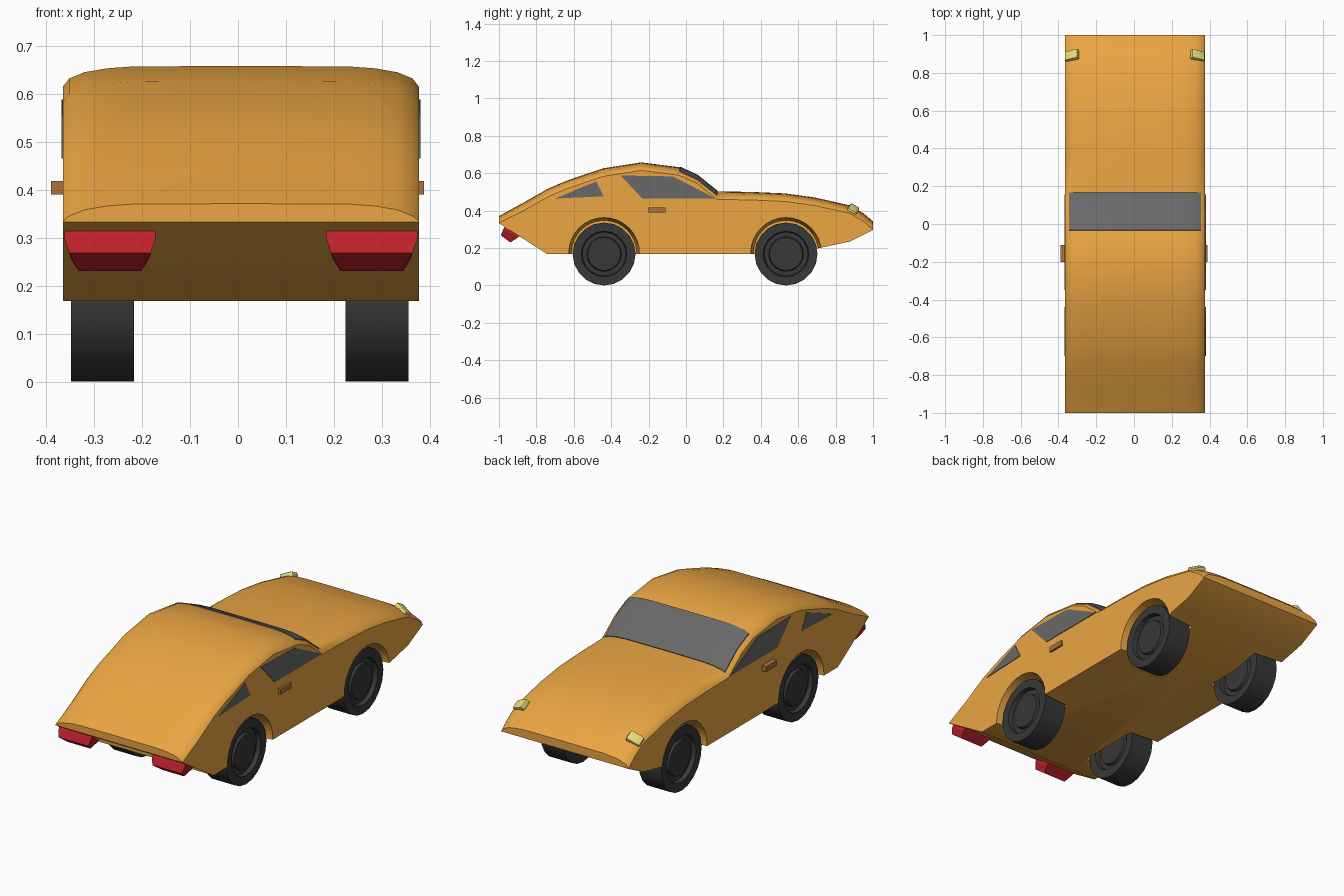
import bpy, bmesh
from math import radians, cos, sin, pi
from mathutils import Matrix, Vector

if "Cube" in bpy.data.objects:
    bpy.data.objects.remove(bpy.data.objects["Cube"])


def mat(name, rgb):
    m = bpy.data.materials.new(name)
    m.diffuse_color = (*rgb, 1)
    m.use_nodes = True
    m.node_tree.nodes["Principled BSDF"].inputs["Base Color"].default_value = m.diffuse_color
    return m


ORANGE = mat("orange_paint", (0.83, 0.38, 0.055))
GLASS = mat("dark_glass", (0.14, 0.14, 0.14))
RUBBER = mat("rubber", (0.04, 0.04, 0.04))
RED = mat("red_lens", (0.52, 0.015, 0.025))
YELLOW = mat("yellow_lens", (0.8, 0.7, 0.2))
BRONZE = mat("bronze", (0.4, 0.17, 0.05))


def finish(name, bm, material, smooth=None):
    bmesh.ops.recalc_face_normals(bm, faces=bm.faces)
    me = bpy.data.meshes.new(name)
    bm.to_mesh(me)
    bm.free()
    ob = bpy.data.objects.new(name, me)
    bpy.context.collection.objects.link(ob)
    if material:
        me.materials.append(material)
    if smooth:
        smooth_by_angle(ob, smooth)
    return ob


def smooth_by_angle(ob, angle):
    bpy.ops.object.select_all(action='DESELECT')
    ob.select_set(True)
    bpy.context.view_layer.objects.active = ob
    bpy.ops.object.shade_smooth_by_angle(angle=radians(angle))


def loft(name, rings, material, smooth=None):
    """Join closed point rings with quads and cap both ends."""
    bm = bmesh.new()
    vs = [[bm.verts.new(p) for p in r] for r in rings]
    n = len(vs[0])
    for a, b in zip(vs, vs[1:]):
        for i in range(n):
            j = (i + 1) % n
            bm.faces.new((a[i], a[j], b[j], b[i]))
    bm.faces.new(vs[0])
    bm.faces.new(vs[-1])
    return finish(name, bm, material, smooth)


def prism(name, outline, x0, x1, material):
    return loft(name, [[(x, y, z) for y, z in outline] for x in (x0, x1)], material)


SIDES = ((1, "right"), (-1, "left"))
CX = 0.006  # body centre line

# Body: side profile swept across, with rounded shoulders
TOP = [(-1, .371), (-.87, .442), (-.733, .52), (-.636, .561), (-.444, .626), (-.24, .658),
       (-.037, .632), (.06, .588), (.166, .503), (.35, .5), (.53, .492), (.69, .47),
       (.877, .428), (.95, .385), (1, .342)]
BOTTOM = [(1, .297), (.877, .235), (.7, .197), (.56, .168), (-.743, .168), (-1, .333)]
half = [(.371, .043), (.358, .026), (.326, .013), (.28, .005), (.225, .001)]
SECTION = [(-x, d) for x, d in half] + [(0, 0)] + [(x, d) for x, d in half[::-1]]


def body_ring(x, d):
    top = [(y, z - d) for y, z in TOP]
    top[0] = (-1, max(top[0][1], .335))
    top[-1] = (1, max(top[-1][1], .299))
    return [(CX + x, y, z) for y, z in top + BOTTOM]


body = loft("body", [body_ring(x, d) for x, d in SECTION], ORANGE)

# Wheel arches cut into the sides
for s, side in SIDES:
    for y, end in ((.535, "bonnet"), (-.438, "tail")):
        bm = bmesh.new()
        rot = Matrix.Rotation(s * pi / 2, 4, 'Y')
        bmesh.ops.create_cone(bm, cap_ends=True, segments=32, radius1=.174, radius2=.19,
                              depth=.18, matrix=Matrix.Translation((CX + s * .295, y, .174)) @ rot)
        cutter = finish("arch_cutter", bm, ORANGE)
        cutter.hide_render = True
        mod = body.modifiers.new("arch", 'BOOLEAN')
        mod.operation = 'DIFFERENCE'
        mod.solver = 'EXACT'
        mod.object = cutter
        bpy.context.view_layer.objects.active = body
        bpy.ops.object.modifier_apply(modifier=mod.name)
        bpy.data.objects.remove(cutter)
smooth_by_angle(body, 35)

# Windscreen: thin shell following the body surface
SCREEN = [(-.034, .631), (.06, .588), (.166, .503)]
edge = [(.35, .0225), (.326, .013), (.28, .005), (.225, .001)]
cols = [(-x, d) for x, d in edge] + [(0, 0)] + [(x, d) for x, d in edge[::-1]]
loft("windscreen", [[(CX + x, y + .002, z - d + .004) for y, z in SCREEN] +
                    [(CX + x, y - .004, z - d - .008) for y, z in SCREEN[::-1]]
                    for x, d in cols], GLASS, 35)

# Side windows, handles, lamps
DOOR_WINDOW = [(-.35, .588), (-.07, .583), (.155, .466), (-.235, .466)]
REAR_WINDOW = [(-.7, .465), (-.48, .556), (-.44, .476)]
for s, side in SIDES:
    for name, outline in (("door_window", DOOR_WINDOW), ("quarter_window", REAR_WINDOW)):
        prism(f"{name}_{side}", outline, CX + s * .36, CX + s * .3745, GLASS)

    prism(f"door_handle_{side}", [(-.2, .39), (-.11, .39), (-.11, .418), (-.2, .418)],
          s * .36 - .001, s * .389 - .001, BRONZE)

    # Headlamp tilted over the shoulder
    bm = bmesh.new()
    bmesh.ops.create_cube(bm, size=1)
    bmesh.ops.scale(bm, vec=(.075, .055, .03), verts=bm.verts)
    bmesh.ops.bevel(bm, geom=bm.edges[:], offset=.008, segments=2, profile=.5, affect='EDGES')
    bm.transform(Matrix.Translation((.004 + s * .332, .892, .404)) @
                 Matrix.Rotation(radians(-30), 4, 'X') @ Matrix.Rotation(s * radians(27), 4, 'Y'))
    finish(f"headlamp_{side}", bm, YELLOW, 40)

    # Tail lamp hanging on the sloped rear panel
    c = CX + s * .273
    sections = [(.095, (-.965, .325), (-.885, .268)),
                (.095, (-.978, .298), (-.9, .255)),
                (.085, (-.99, .268), (-.94, .23))]
    rings = []
    for i, (w, (y0, z0), (y1, z1)) in enumerate(sections):
        w1 = w - (.01, .014, .02)[i]
        rings.append([(c - w, y0, z0), (c + w, y0, z0), (c + w1, y1, z1), (c - w1, y1, z1)])
    loft(f"tail_lamp_{side}", rings, RED)

# Wheels: revolved profile (radius, offset from wheel middle), same on both faces
W = .0655
FACE = [(.088, W - .008), (.093, W - .022), (.117, W - .022), (.122, W), (.168, W)]
PROFILE = FACE + [(r, -o) for r, o in FACE[::-1]]
N = 20
for s, side in SIDES:
    for y, end in ((.535, "bonnet"), (-.438, "tail")):
        wx = .0035 + s * .286
        rings = [[(wx + s * o, y + r * sin(2 * pi * k / N), .168 + r * cos(2 * pi * k / N))
                  for k in range(N)] for r, o in PROFILE]
        loft(f"wheel_{end}_{side}", rings, RUBBER, 30)
